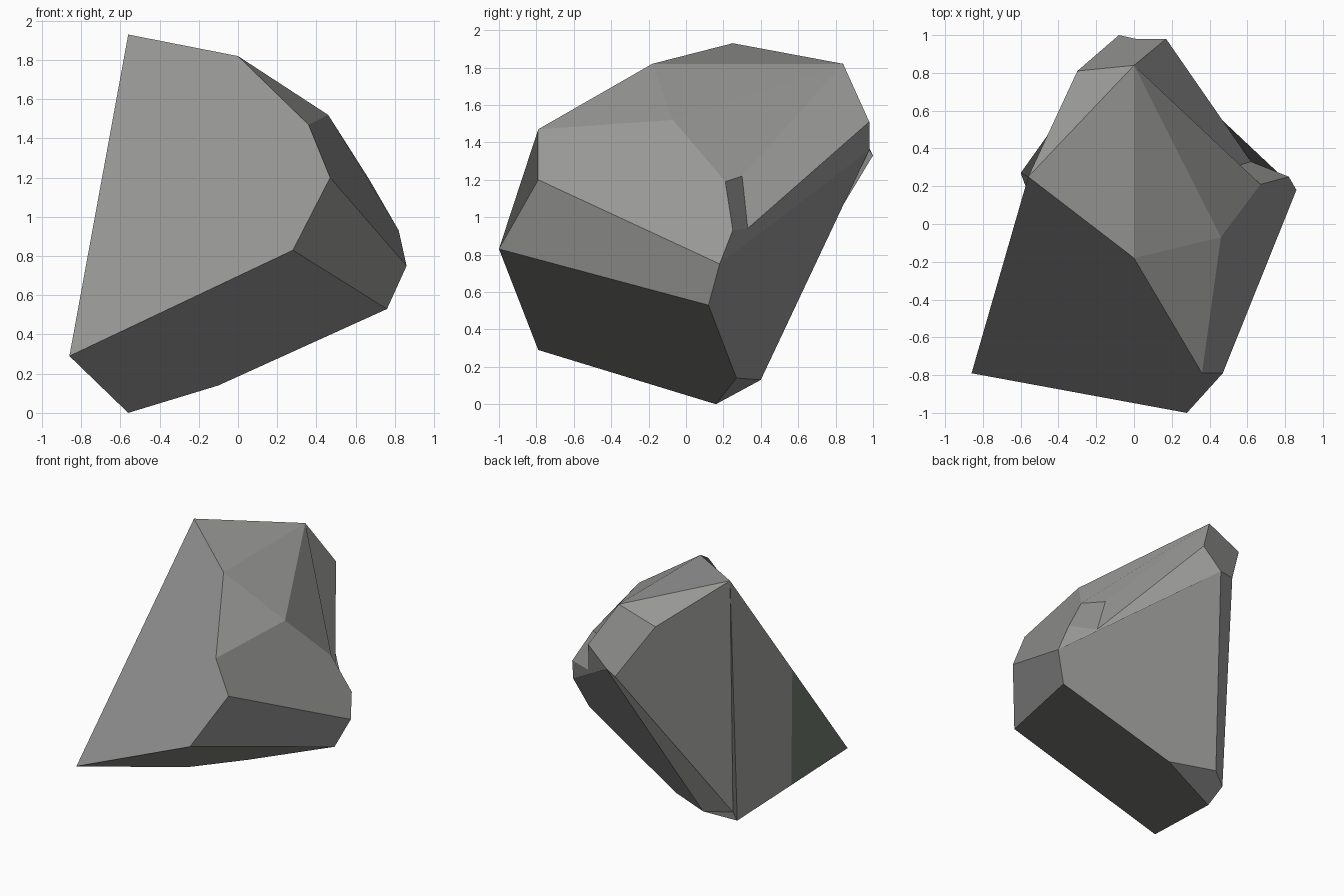
import bpy, bmesh

if "Cube" in bpy.data.objects:
    bpy.data.objects.remove(bpy.data.objects["Cube"])


def material(name, rgb):
    m = bpy.data.materials.new(name)
    m.diffuse_color = (*rgb, 1.0)
    m.use_nodes = True
    m.node_tree.nodes["Principled BSDF"].inputs["Base Color"].default_value = m.diffuse_color
    return m


# Corner points of the faceted boulder
corners = {
    "A": (-0.56, 0.25, 1.93),   # peak
    "B": (0.00, -0.18, 1.82),
    "C": (0.00, 0.84, 1.82),
    "D": (0.46, -0.07, 1.52),
    "E": (0.36, -0.79, 1.47),
    "F": (0.47, -0.79, 1.20),
    "G": (0.28, -1.00, 0.83),   # front nose
    "H": (-0.86, -0.79, 0.29),  # front left corner
    "I": (-0.56, 0.16, 0.00),   # foot
    "J": (0.76, 0.12, 0.53),
    "K": (0.86, 0.18, 0.75),
    "L": (0.82, 0.25, 0.93),
    "M": (0.67, 0.21, 1.19),
    "N": (0.52, 0.30, 1.22),
    "O": (0.62, 0.33, 0.94),
    "P": (0.17, 0.98, 1.51),
    "Q": (-0.08, 1.00, 1.33),
    "R": (-0.30, 0.81, 1.71),
    "S": (-0.10, 0.27, 0.14),
    "T": (-0.43, 0.40, 0.13),
    "U": (-0.60, 0.27, 0.12),
    "V": (0.01, 0.98, 1.36),
}


def between(a, b, t):
    return tuple(p + (q - p) * t for p, q in zip(corners[a], corners[b]))


# Border of the mossy patch on the left facet
corners["W"] = between("A", "H", 0.53)
corners["X"] = between("I", "H", 0.49)

# Facets, each spelled by its corners
front_and_left = "AWHGFEB AIXW WXH AUI ARQU"
top = "ABC ARC BED BDC CDMN CNOP"
right_and_back = "EFKLMD GJKF LMNO POLKV VKJST VTUQ PVQRC"
underside = "HXISJG ISTU"

bm = bmesh.new()
verts = {k: bm.verts.new(co) for k, co in corners.items()}
for facet in " ".join((front_and_left, top, right_and_back, underside)).split():
    face = bm.faces.new([verts[k] for k in facet])
    face.material_index = 1 if facet == "WXH" else 0   # mossy patch
bmesh.ops.recalc_face_normals(bm, faces=bm.faces[:])

mesh = bpy.data.meshes.new("boulder")
bm.to_mesh(mesh)
bm.free()
mesh.materials.append(material("stone grey", (0.31, 0.31, 0.305)))
mesh.materials.append(material("dark moss stone", (0.145, 0.18, 0.137)))
boulder = bpy.data.objects.new("boulder", mesh)
bpy.context.collection.objects.link(boulder)
